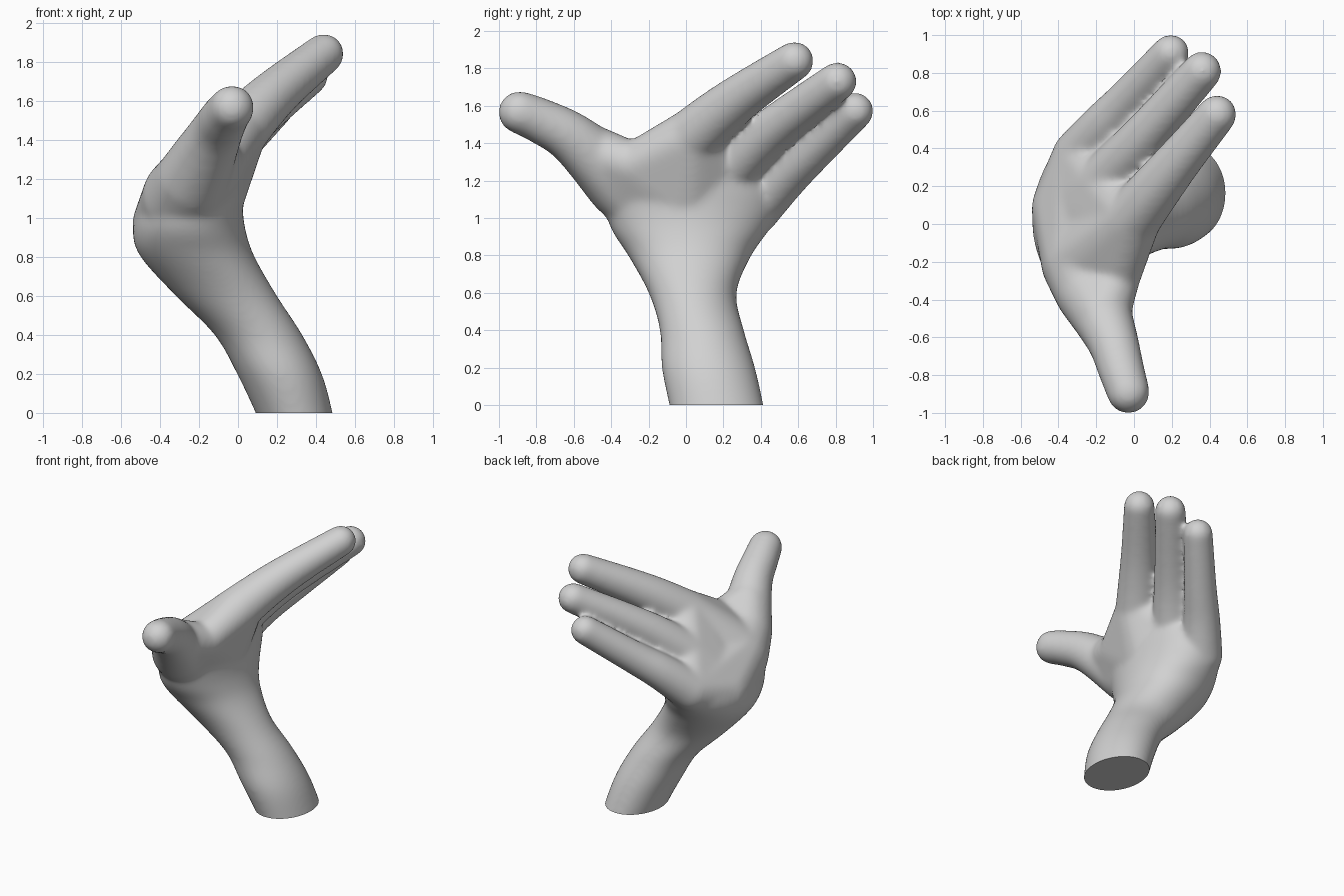
import bpy, bmesh, math
from mathutils import Vector

cube = bpy.data.objects.get("Cube")
if cube:
    bpy.data.objects.remove(cube, do_unlink=True)

body = bmesh.new()


def smooth_rows(rows, steps=4):
    """Run a smooth curve through rows of numbers."""
    pts = [rows[0]] + list(rows) + [rows[-1]]
    out = []
    for p, a, b, q in zip(pts, pts[1:], pts[2:], pts[3:]):
        for s in range(steps):
            t = s / steps
            out.append([((2 * v) + (w - u) * t + (2 * u - 5 * v + 4 * w - x) * t * t
                         + (3 * v - u - 3 * w + x) * t ** 3) / 2
                        for u, v, w, x in zip(p, a, b, q)])
    return out + [rows[-1]]


def add_part(part):
    """Append a closed part to the body."""
    bmesh.ops.recalc_face_normals(part, faces=part.faces[:])
    mesh = bpy.data.meshes.new("part")
    part.to_mesh(mesh)
    part.free()
    body.from_mesh(mesh)
    bpy.data.meshes.remove(mesh)


def hull(*balls):
    """Stretch a skin over balls given as (x, y, z, radius)."""
    part = bmesh.new()
    for x, y, z, r in balls:
        ball = bmesh.new()
        bmesh.ops.create_icosphere(ball, subdivisions=3, radius=r + 0.005)
        for v in ball.verts:
            part.verts.new(v.co + Vector((x, y, z)))
        ball.free()
    bmesh.ops.convex_hull(part, input=part.verts[:])
    loose = [v for v in part.verts if not v.link_faces]
    bmesh.ops.delete(part, geom=loose, context='VERTS')
    add_part(part)


def finger(*balls):
    """Smoothly curved, tapered finger through the given balls."""
    path = smooth_rows(balls)
    for a, b in zip(path, path[1:]):
        hull(a, b)


def loft(sections, sides=48):
    """Skin elliptical rings given as (z, x_min, x_max, y_min, y_max)."""
    part = bmesh.new()
    rings = []
    for z, x0, x1, y0, y1 in smooth_rows(sections):
        ring = []
        for i in range(sides):
            a = math.tau * i / sides
            ring.append(part.verts.new(((x0 + x1) / 2 + (x1 - x0) / 2 * math.cos(a),
                                        (y0 + y1) / 2 + (y1 - y0) / 2 * math.sin(a), z)))
        rings.append(ring)
    for low, high in zip(rings, rings[1:]):
        for i in range(sides):
            j = (i + 1) % sides
            part.faces.new((low[i], low[j], high[j], high[i]))
    part.faces.new(rings[0][::-1])
    part.faces.new(rings[-1])
    add_part(part)


# Forearm, wrist and heel, fading out inside the palm
loft([
    (-0.15, 0.15, 0.51, -0.06, 0.44),
    (0.00, 0.09, 0.485, -0.09, 0.415),
    (0.20, -0.005, 0.43, -0.13, 0.37),
    (0.40, -0.12, 0.33, -0.14, 0.31),
    (0.60, -0.32, 0.20, -0.20, 0.27),
    (0.80, -0.50, 0.085, -0.31, 0.35),
    (0.93, -0.54, 0.04, -0.395, 0.44),
    (1.04, -0.51, 0.025, -0.43, 0.49),
    (1.14, -0.43, 0.025, -0.42, 0.48),
    (1.24, -0.33, 0.03, -0.34, 0.40),
    (1.34, -0.20, 0.05, -0.20, 0.24),
])

# Knuckles shared by the palm and the fingers
index_base = (-0.01, 0.03, 1.43, 0.15)
middle_base = (-0.17, 0.21, 1.23, 0.145)
little_base = (-0.29, 0.36, 1.05, 0.14)
heel = (-0.34, 0.08, 0.96, 0.20)
palm_core = (-0.19, 0.0, 1.10, 0.215)
thumb_mound = (-0.27, -0.20, 1.10, 0.22)
thumb_base = (-0.235, -0.35, 1.19, 0.185)
web = (-0.09, -0.28, 1.28, 0.12)
thumb_mid = (-0.12, -0.60, 1.42, 0.135)

# Palm slab, and the web towards the thumb
hull(index_base, middle_base, little_base, heel, palm_core)
hull(index_base, web, thumb_mound, palm_core)
hull(heel, thumb_mound, little_base, palm_core)
hull(thumb_mound, thumb_base, web)

# Thumb
hull(thumb_base, web, (-0.17, -0.48, 1.34, 0.145))
finger(thumb_base, thumb_mid, (-0.065, -0.78, 1.52, 0.118), (-0.03, -0.89, 1.565, 0.11))

# Three fingers
finger(index_base, (0.11, 0.18, 1.56, 0.133), (0.24, 0.34, 1.68, 0.117),
       (0.44, 0.58, 1.84, 0.10))
finger(middle_base, (-0.02, 0.38, 1.40, 0.125), (0.13, 0.55, 1.54, 0.112),
       (0.36, 0.81, 1.73, 0.10))
finger(little_base, (-0.16, 0.52, 1.21, 0.12), (-0.03, 0.66, 1.34, 0.107),
       (0.195, 0.905, 1.573, 0.095))

# Fuse everything into one smooth skin
mesh = bpy.data.meshes.new("hand")
body.to_mesh(mesh)
body.free()
hand = bpy.data.objects.new("hand", mesh)
bpy.context.collection.objects.link(hand)
remesh = hand.modifiers.new("fuse", 'REMESH')
remesh.mode = 'VOXEL'
remesh.voxel_size = 0.014
soften = hand.modifiers.new("soften", 'SMOOTH')
soften.factor = 0.5
soften.iterations = 28
graph = bpy.context.evaluated_depsgraph_get()
skin = bpy.data.meshes.new_from_object(hand.evaluated_get(graph))
hand.modifiers.clear()
hand.data = skin
bpy.data.meshes.remove(mesh)

# Flat cut at the end of the forearm
bm = bmesh.new()
bm.from_mesh(skin)
bmesh.ops.bisect_plane(bm, geom=bm.verts[:] + bm.edges[:] + bm.faces[:],
                       plane_co=(0, 0, 0), plane_no=(0, 0, 1), clear_inner=True)
bmesh.ops.holes_fill(bm, edges=[e for e in bm.edges if e.is_boundary], sides=0)
bmesh.ops.recalc_face_normals(bm, faces=bm.faces[:])
bm.to_mesh(skin)
bm.free()

# Plain grey skin
grey = bpy.data.materials.new("light grey")
grey.use_nodes = True
colour = (0.64, 0.64, 0.64, 1.0)
grey.diffuse_color = colour
for node in grey.node_tree.nodes:
    if node.type == 'BSDF_PRINCIPLED':
        node.inputs["Base Color"].default_value = colour
skin.materials.clear()
skin.materials.append(grey)

for other in bpy.context.selected_objects:
    other.select_set(False)
hand.select_set(True)
bpy.context.view_layer.objects.active = hand
bpy.ops.object.shade_smooth_by_angle(angle=math.radians(55))
